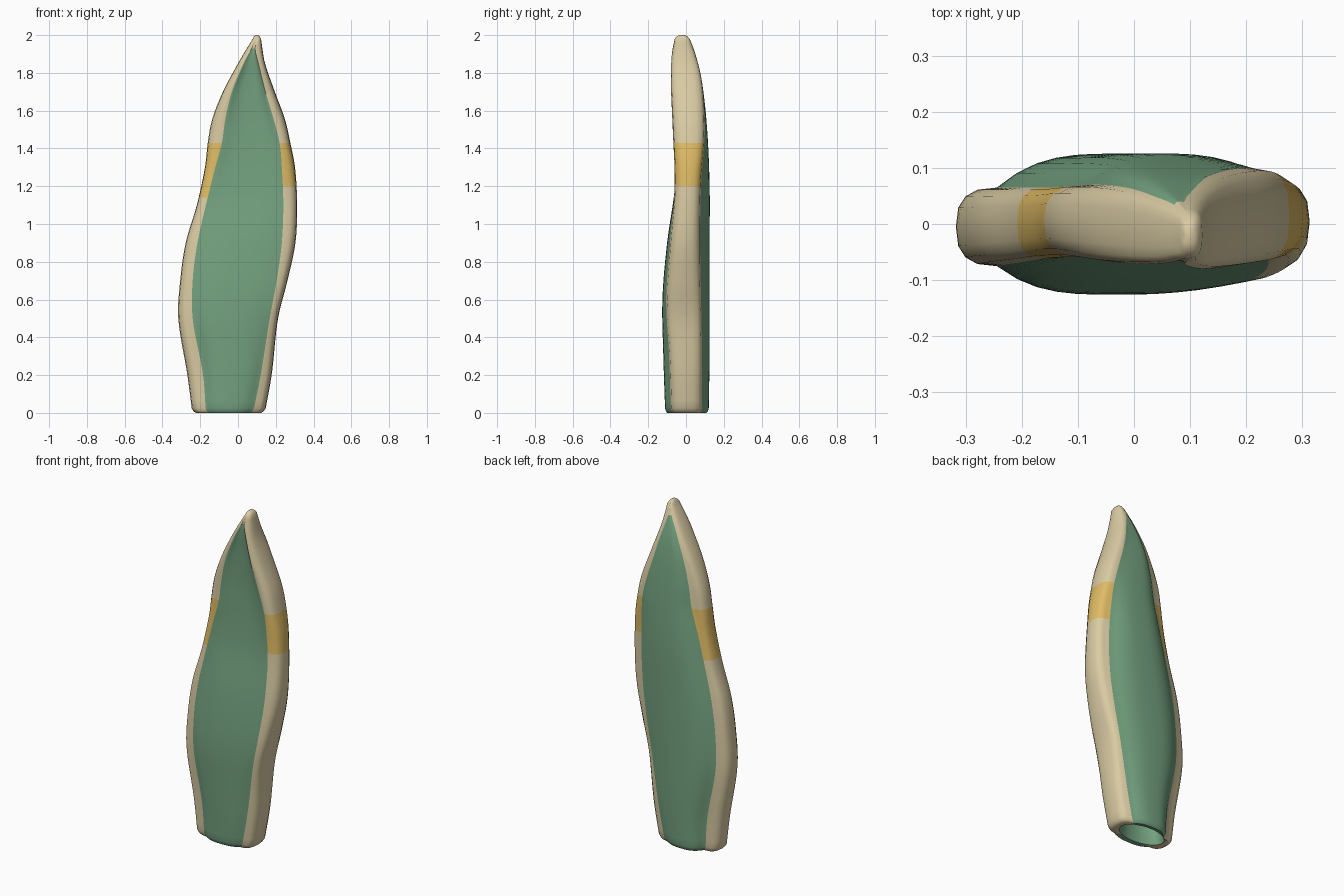
import bpy, bmesh, math

if "Cube" in bpy.data.objects:
    bpy.data.objects.remove(bpy.data.objects["Cube"])

# Outline by height: z, left edge, left green limit, right green limit, right edge
OUTLINE = [
    (0.0, -.242, -.17, .08, .142), (.2, -.268, -.185, .12, .178), (.5, -.316, -.24, .168, .212),
    (.7, -.306, -.24, .205, .262), (.9, -.277, -.215, .232, .304), (1.1, -.218, -.17, .24, .313),
    (1.3, -.175, -.12, .232, .302), (1.43, -.16, -.085, .22, .277), (1.55, -.138, -.068, .19, .25),
    (1.7, -.08, -.032, .145, .195), (1.85, .0, .03, .108, .143), (1.93, .047, .072, .09, .129),
    (1.98, .078, .093, .1, .122)]
# Thickness by height: z, left rim front/back, right rim front/back, centre front/back
DEPTH = [
    (0.0, -.075, .06, -.08, .085, -.11, .12), (.3, -.075, .065, -.09, .085, -.12, .125),
    (.6, -.075, .065, -.105, .08, -.125, .125), (.9, -.07, .065, -.085, .075, -.1, .125),
    (1.2, -.06, .065, -.06, .08, -.058, .125), (1.5, -.06, .07, -.07, .1, -.045, .112),
    (1.75, -.07, .065, -.08, .085, -.052, .085), (1.9, -.07, .042, -.075, .05, -.065, .05),
    (1.98, -.06, .018, -.06, .02, -.06, .02)]
RIM, FLAT = 8, 12          # segments around each rim and across each face


def sample(table, z):
    """Smooth interpolation through the rows of a table."""
    n = len(table)
    i = 0
    while i < n - 2 and z > table[i + 1][0]:
        i += 1
    a, b = table[i], table[i + 1]
    p, q = table[max(i - 1, 0)], table[min(i + 2, n - 1)]
    h = b[0] - a[0]
    t = min(max((z - a[0]) / h, 0), 1)
    out = []
    for k in range(1, len(a)):
        m0 = (b[k] - p[k]) / (b[0] - p[0]) * h
        m1 = (q[k] - a[k]) / (q[0] - a[0]) * h
        out.append((2*t**3 - 3*t*t + 1) * a[k] + (t**3 - 2*t*t + t) * m0
                   + (3*t*t - 2*t**3) * b[k] + (t**3 - t*t) * m1)
    return out


def spow(v, e):
    return math.copysign(abs(v) ** e, v)


def section(z):
    """Closed cross-section: front face, right rim, back face, left rim."""
    L, gl, gr, R = sample(OUTLINE, z)
    lf, lb, rf, rb, cf, cb = sample(DEPTH, z)
    pts = []

    def face(x0, y0, x1, y1, yc):
        for i in range(FLAT):
            s = i / FLAT
            edge = y0 + (y1 - y0) * s
            pts.append((x0 + (x1 - x0) * s, edge + (yc - edge) * (1 - abs(2 * s - 1) ** 3)))

    def rim(x0, x1, y0, y1):
        for i in range(RIM):
            a = math.pi * i / RIM
            pts.append((x0 + (x1 - x0) * spow(math.sin(a), .75),
                        (y0 + y1) / 2 + (y0 - y1) / 2 * spow(math.cos(a), .75)))

    face(gl, lf, gr, rf, cf)
    rim(gr, R, rf, rb)
    face(gr, rb, gl, lb, cb)
    rim(gl, L, lb, lf)
    return pts


def shrink(pts, k):
    cx = sum(p[0] for p in pts) / len(pts)
    cy = sum(p[1] for p in pts) / len(pts)
    return [(cx + (x - cx) * k, cy + (y - cy) * k) for x, y in pts]


def material(name, rgb):
    m = bpy.data.materials.new(name)
    m.diffuse_color = (*rgb, 1)
    m.use_nodes = True
    m.node_tree.nodes["Principled BSDF"].inputs["Base Color"].default_value = m.diffuse_color
    return m


mats = [material("leaf green", (.175, .36, .215)),
        material("cream rim", (.70, .60, .37)),
        material("yellow band", (.74, .50, .13))]

# Stack of rings: hollow base, rounded foot, blade, rounded tip
base = section(0)
rings = []
bx = sum(p[0] for p in base) / len(base)
N = len(base)
for k, z in ((.3, .14), (.62, .12), (.7, .03), (.76, .004)):
    oval = []
    for x, y in base:      # opening is an oval inside the foot
        a = math.atan2((y - .005) / .1, (x + .05) / .19)
        oval.append((-.05 + .19 * k * math.cos(a), .005 + .105 * k * math.sin(a)))
    rings.append((z, oval))
rings += [(0, shrink(base, .9)), (.008, shrink(base, .965))]
heights = sorted({round(.04 * i + .025, 3) for i in range(48)} | {1.14, 1.2, 1.43, 1.93, 1.96, 1.98})
rings += [(z, section(z)) for z in heights]
rings += [(1.992, shrink(section(1.98), .72)), (1.998, shrink(section(1.98), .4))]

bm = bmesh.new()
loops = [[bm.verts.new((x, y, z)) for x, y in pts] for z, pts in rings]
for r in range(len(loops) - 1):
    zm = (rings[r][0] + rings[r + 1][0]) / 2
    for i in range(N):
        j = (i + 1) % N
        f = bm.faces.new((loops[r][i], loops[r][j], loops[r + 1][j], loops[r + 1][i]))
        right = FLAT <= i < FLAT + RIM
        left = i >= 2 * FLAT + RIM
        if r < 3:
            f.material_index = 0
        elif zm > 1.93:
            f.material_index = 1
        elif right or left:
            low = 1.2 if right else 1.14
            f.material_index = 2 if low < zm < 1.43 else 1
        else:
            f.material_index = 0
bm.faces.new(list(reversed(loops[0])))
tip = bm.faces.new(loops[-1])
tip.material_index = 1
for v in loops[-1]:
    v.co.z = 2.0
bmesh.ops.recalc_face_normals(bm, faces=bm.faces)

mesh = bpy.data.meshes.new("leaf_blade")
bm.to_mesh(mesh)
bm.free()
for m in mats:
    mesh.materials.append(m)
leaf = bpy.data.objects.new("leaf_blade", mesh)
bpy.context.collection.objects.link(leaf)
bpy.context.view_layer.objects.active = leaf
leaf.select_set(True)
bpy.ops.object.shade_smooth_by_angle(angle=math.radians(50))
